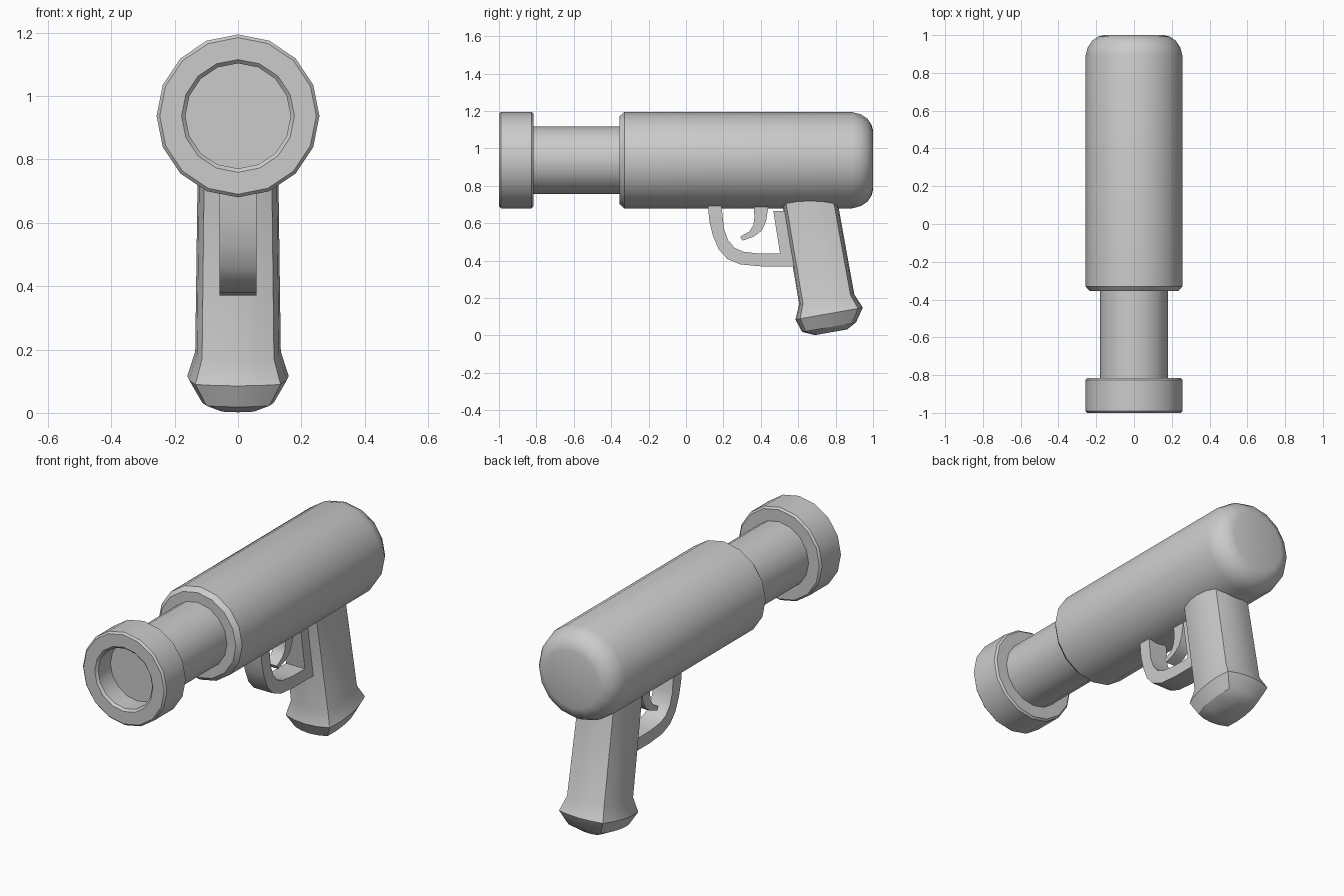
import bpy, bmesh, math
from mathutils import Vector

if "Cube" in bpy.data.objects:
    bpy.data.objects.remove(bpy.data.objects["Cube"])

AXIS_Z = 0.937


def finish(name, bm, angle=30):
    bmesh.ops.remove_doubles(bm, verts=bm.verts, dist=1e-5)
    bmesh.ops.recalc_face_normals(bm, faces=bm.faces)
    mesh = bpy.data.meshes.new(name)
    bm.to_mesh(mesh)
    bm.free()
    ob = bpy.data.objects.new(name, mesh)
    bpy.context.collection.objects.link(ob)
    bpy.ops.object.select_all(action='DESELECT')
    ob.select_set(True)
    bpy.context.view_layer.objects.active = ob
    bpy.ops.object.shade_smooth_by_angle(angle=math.radians(angle))
    return ob


def loft(name, rings, angle=30):
    """Skin a list of equal-sized point rings and cap both ends."""
    bm = bmesh.new()
    loops = [[bm.verts.new(p) for p in ring] for ring in rings]
    n = len(loops[0])
    for a, b in zip(loops, loops[1:]):
        for i in range(n):
            j = (i + 1) % n
            bm.faces.new((a[i], a[j], b[j], b[i]))
    bm.faces.new(loops[0])
    bm.faces.new(loops[-1])
    return finish(name, bm, angle)


def lathe(name, profile, sides=16):
    """Revolve (y, radius) pairs around the barrel axis."""
    turn = [2 * math.pi * i / sides for i in range(sides)]
    return loft(name, [[(r * math.sin(t), y, AXIS_Z + r * math.cos(t)) for t in turn]
                       for y, r in profile])


def extrude(name, outline, half):
    """Extrude a (y, z) side outline across x."""
    return loft(name, [[(x, y, z) for y, z in outline] for x in (-half, half)])


# Main body with rounded back
lathe("body", [(-0.355, 0.235), (-0.33, 0.257), (0.89, 0.257), (0.935, 0.245),
               (0.97, 0.222), (0.992, 0.19), (1.0, 0.16)])

# Barrel tube
lathe("barrel", [(-0.87, 0.181), (-0.34, 0.181)])

# Muzzle ring with recessed bore
lathe("muzzle", [(-0.815, 0.17), (-0.815, 0.247), (-0.825, 0.257), (-0.99, 0.257),
                 (-1.0, 0.247), (-1.0, 0.178), (-0.988, 0.166), (-0.88, 0.166)])

# Tilted grip: rounded-rectangle sections (centre y, centre z, half width, half depth)
tilt = math.radians(10)
along = Vector((0, math.cos(tilt), math.sin(tilt)))
section = [(-0.84, -0.86), (-0.45, -0.96), (0, -1), (0.45, -0.96), (0.84, -0.86),
           (0.96, -0.45), (1, 0), (0.96, 0.45)]
section += [(-x, -y) for x, y in section if (x, y) != (-0.84, -0.86)
            and (x, y) != (0.84, -0.86)]
section = sorted(section + [(0.84, 0.86), (-0.84, 0.86)],
                 key=lambda p: math.atan2(p[1], p[0]))
stations = [(0.65, 0.78, 0.127, 0.146), (0.7525, 0.193, 0.135, 0.150),
            (0.765, 0.117, 0.160, 0.183), (0.765, 0.044, 0.118, 0.146),
            (0.775, 0.017, 0.060, 0.087)]
loft("grip", [[Vector((u * hw, cy, cz)) + along * (v * hd) for u, v in section]
              for cy, cz, hw, hd in stations])

# Trigger guard with the strip that runs up the front of the grip
extrude("trigger_guard", [
    (0.115, 0.72), (0.125, 0.61), (0.145, 0.53), (0.175, 0.46), (0.22, 0.41),
    (0.29, 0.38), (0.40, 0.37), (0.62, 0.37), (0.57, 0.665), (0.467, 0.665),
    (0.503, 0.437), (0.40, 0.437), (0.31, 0.447), (0.26, 0.468), (0.225, 0.51),
    (0.203, 0.57), (0.187, 0.72)], 0.058)

# Curved trigger
extrude("trigger", [
    (0.36, 0.72), (0.366, 0.63), (0.36, 0.59), (0.34, 0.557), (0.29, 0.528),
    (0.302, 0.507), (0.365, 0.53), (0.405, 0.56), (0.428, 0.61), (0.445, 0.72)], 0.035)
